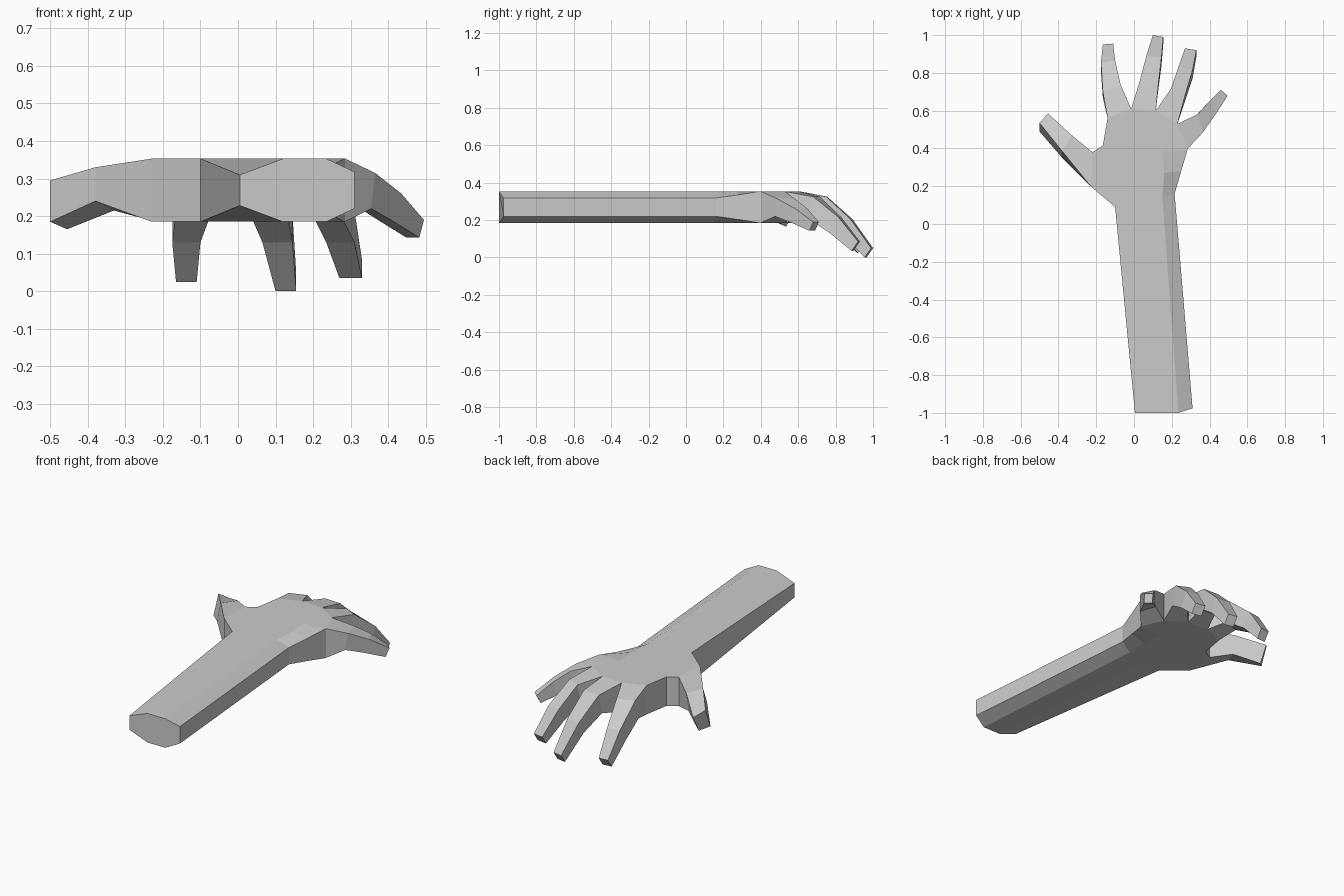
import bpy, bmesh

TOP, BOT = 0.358, 0.19


def loft(name, rings, cap_start=True):
    """Skin a list of equal-length point rings with flat quads."""
    bm = bmesh.new()
    vs = [[bm.verts.new(p) for p in r] for r in rings]
    n = len(vs[0])
    for a, b in zip(vs, vs[1:]):
        for i in range(n):
            j = (i + 1) % n
            bm.faces.new((a[i], a[j], b[j], b[i]))
    if cap_start:
        bm.faces.new(vs[0][::-1])
    bm.faces.new(vs[-1])
    bmesh.ops.recalc_face_normals(bm, faces=bm.faces)
    me = bpy.data.meshes.new(name)
    bm.to_mesh(me)
    bm.free()
    ob = bpy.data.objects.new(name, me)
    bpy.context.collection.objects.link(ob)
    return ob


def section(pts, left=0.0, right=0.0):
    """Eight-sided arm section; left/right chamfer the outer edges."""
    cut = [left, 0, 0, right]
    upper = [(x, y, TOP - c) for (x, y), c in zip(pts, cut)]
    lower = [(x, y, BOT + c) for (x, y), c in zip(pts, cut)]
    return upper + lower[::-1]


# Forearm, wrist and palm
loft("forearm_and_palm", [
    section([(0.005, -1), (0.12, -1), (0.235, -1), (0.31, -0.975)], 0.043, 0.035),
    section([(-0.10, 0.09), (0.03, 0.12), (0.15, 0.14), (0.215, 0.16)], 0, 0.035),
    section([(-0.23, 0.20), (0.0, 0.25), (0.16, 0.27), (0.25, 0.28)], 0, 0.018),
    section([(-0.22, 0.38), (0.0, 0.39), (0.15, 0.39), (0.282, 0.39)]),
    section([(-0.165, 0.415), (0.0, 0.43), (0.14, 0.42), (0.285, 0.40)]),
    section([(-0.14, 0.56), (-0.015, 0.61), (0.115, 0.60), (0.23, 0.53)]),
])


def digit(name, outline, ztop, zbot, shift):
    """Four-sided finger; outline = left/right xy, shift = underside xy offset."""
    rings = []
    for (lx, ly, rx, ry), t, b, (dx, dy) in zip(outline, ztop, zbot, shift):
        rings.append([(lx, ly, t), (rx, ry, t),
                      (rx + dx, ry + dy, b), (lx + dx, ly + dy, b)])
    return loft(name, rings, cap_start=False)


# Three long fingers share one bend
fingers = {
    "index_finger": ([(-0.14, 0.56, -0.015, 0.61), (-0.165, 0.70, -0.07, 0.735),
                      (-0.175, 0.855, -0.10, 0.865), (-0.165, 0.95, -0.11, 0.955)], 0.025),
    "middle_finger": ([(-0.015, 0.61, 0.115, 0.60), (0.03, 0.755, 0.13, 0.75),
                       (0.065, 0.89, 0.145, 0.88), (0.10, 1.0, 0.155, 0.99)], 0.0),
    "ring_finger": ([(0.115, 0.60, 0.23, 0.53), (0.195, 0.715, 0.27, 0.68),
                     (0.235, 0.83, 0.31, 0.815), (0.27, 0.93, 0.33, 0.92)], 0.035),
}
for name, (outline, lift) in fingers.items():
    digit(name, outline,
          [TOP, 0.33, 0.21 + lift * 0.3, 0.055 + lift],
          [BOT, 0.215, 0.135, 0.005 + lift],
          [(0, 0), (0, -0.03), (0, -0.045), (0, -0.035)])

# Little finger
digit("little_finger",
      [(0.23, 0.53, 0.285, 0.40), (0.335, 0.58, 0.365, 0.485),
       (0.40, 0.65, 0.435, 0.585), (0.46, 0.71, 0.495, 0.68)],
      [TOP, 0.32, 0.265, 0.195], [BOT, 0.225, 0.19, 0.148],
      [(0, 0), (-0.01, -0.01), (-0.02, -0.02), (-0.012, -0.02)])

# Thumb, twisted slightly outward
loft("thumb", [
    [(-0.23, 0.20, TOP), (-0.22, 0.38, TOP), (-0.22, 0.38, BOT), (-0.23, 0.20, BOT)],
    [(-0.38, 0.385, 0.335), (-0.33, 0.47, 0.33), (-0.33, 0.45, 0.22), (-0.38, 0.35, 0.245)],
    [(-0.50, 0.535, 0.30), (-0.455, 0.585, 0.265), (-0.455, 0.535, 0.17), (-0.50, 0.49, 0.19)],
], cap_start=False)

# Rest the lowest fingertip on the ground
bpy.context.view_layer.update()
low = min(v.co.z for o in bpy.data.objects for v in o.data.vertices)
for o in bpy.data.objects:
    o.location.z -= low
